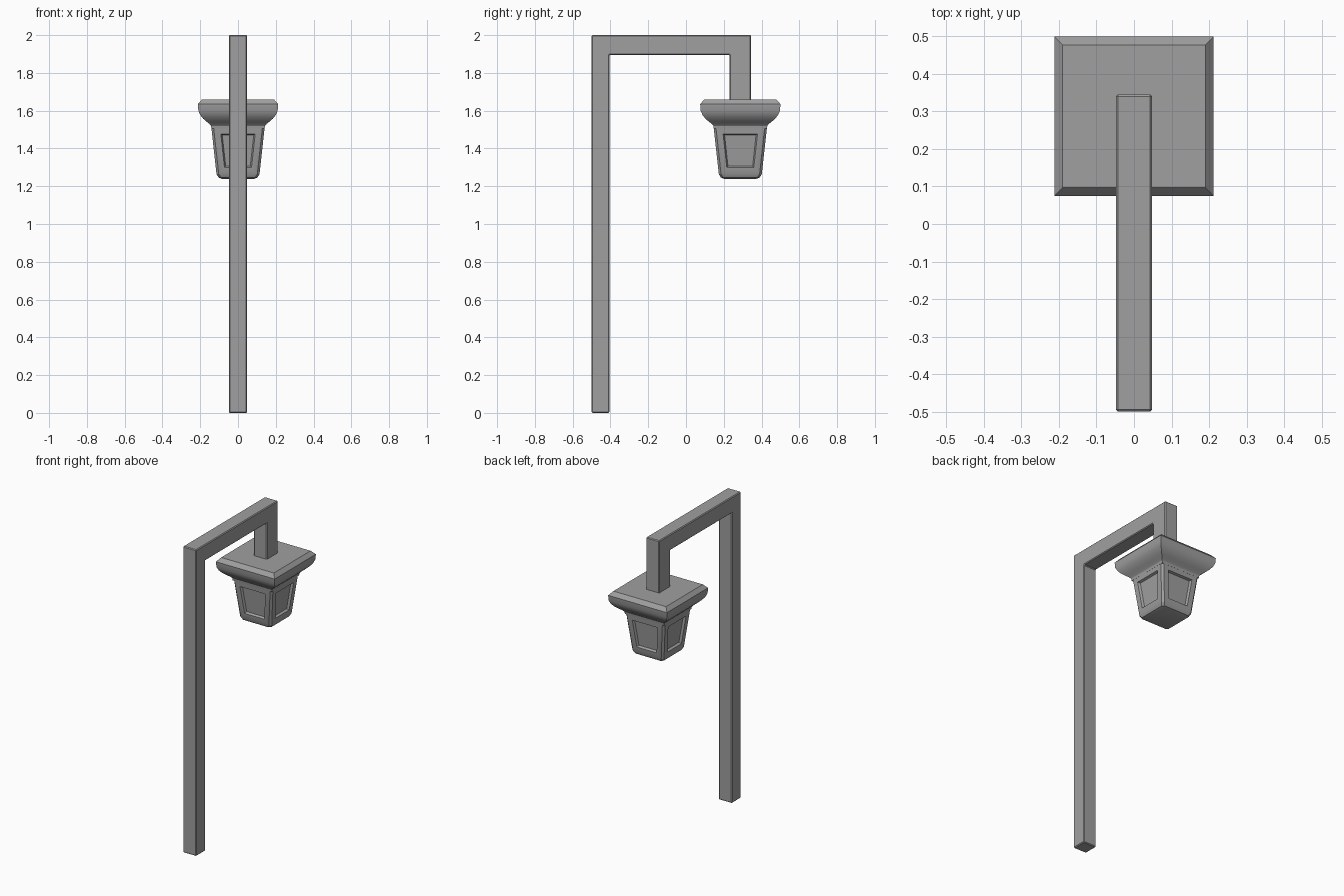
import bpy, bmesh
from mathutils import Vector

old = bpy.data.objects.get("Cube")
if old:
    bpy.data.objects.remove(old, do_unlink=True)

LAMP_Y = 0.2875

metal = bpy.data.materials.new("grey metal")
metal.use_nodes = True
GREY = (0.35, 0.35, 0.35, 1)
metal.diffuse_color = GREY
metal.node_tree.nodes["Principled BSDF"].inputs["Base Color"].default_value = GREY


def finish(bm, name, smooth=None):
    bmesh.ops.recalc_face_normals(bm, faces=bm.faces)
    mesh = bpy.data.meshes.new(name)
    bm.to_mesh(mesh)
    bm.free()
    mesh.materials.append(metal)
    obj = bpy.data.objects.new(name, mesh)
    bpy.context.collection.objects.link(obj)
    if smooth:
        bpy.ops.object.select_all(action='DESELECT')
        obj.select_set(True)
        bpy.context.view_layer.objects.active = obj
        bpy.ops.object.shade_smooth_by_angle(angle=smooth)
    return obj


def square_ring(bm, half, z, cut):
    """Square ring of vertices, with chamfered corners when cut > 0."""
    pts = []
    for sx, sy in ((1, 1), (-1, 1), (-1, -1), (1, -1)):
        if cut:
            a = (sx * half, sy * (half - cut))
            b = (sx * (half - cut), sy * half)
            pts += [a, b] if sx * sy > 0 else [b, a]
        else:
            pts.append((sx * half, sy * half))
    return [bm.verts.new((x, y + LAMP_Y, z)) for x, y in pts]


def loft(bm, profile, cut=0):
    """Stack square rings from (half width, z) pairs and cap both ends."""
    rings = [square_ring(bm, h, z, cut) for h, z in profile]
    bands = []
    for lo, hi in zip(rings, rings[1:]):
        n = len(lo)
        bands.append([bm.faces.new((lo[i], lo[(i + 1) % n], hi[(i + 1) % n], hi[i]))
                      for i in range(n)])
    bm.faces.new(rings[0])
    bm.faces.new(rings[-1])
    bmesh.ops.recalc_face_normals(bm, faces=bm.faces)
    return bands


# Post, arm and hanger: one bent square bar
bm = bmesh.new()
outline = [(-0.5, 0), (-0.5, 2), (0.345, 2), (0.345, 1.655),
           (0.23, 1.655), (0.23, 1.895), (-0.405, 1.895), (-0.405, 0)]
side = bm.faces.new([bm.verts.new((-0.048, y, z)) for y, z in outline])
swept = bmesh.ops.extrude_face_region(bm, geom=[side])
bmesh.ops.translate(bm, vec=(0.096, 0, 0),
                    verts=[g for g in swept["geom"] if isinstance(g, bmesh.types.BMVert)])
post = finish(bm, "post_and_arm")
bevel = post.modifiers.new("edge bevel", 'BEVEL')
bevel.width = 0.005
bevel.segments = 1

# Lamp roof with a coved underside
bm = bmesh.new()
loft(bm, [(0.141, 1.505), (0.143, 1.52), (0.152, 1.531), (0.168, 1.543),
          (0.185, 1.558), (0.2, 1.577), (0.21, 1.6), (0.2125, 1.635), (0.19, 1.66)])
finish(bm, "lamp_roof", 0.5)

# Lamp body with a recessed window on each side
bm = bmesh.new()
bands = loft(bm, [(0.085, 1.239), (0.103, 1.246), (0.114, 1.265), (0.141, 1.51)], cut=0.012)
panes = [f for f in bands[-1] if max(abs(f.normal.x), abs(f.normal.y)) > 0.9]
bmesh.ops.inset_individual(bm, faces=panes, thickness=0.034, use_even_offset=True)
bmesh.ops.inset_individual(bm, faces=panes, thickness=0.007, depth=-0.014, use_even_offset=True)
finish(bm, "lamp_body", 0.45)
